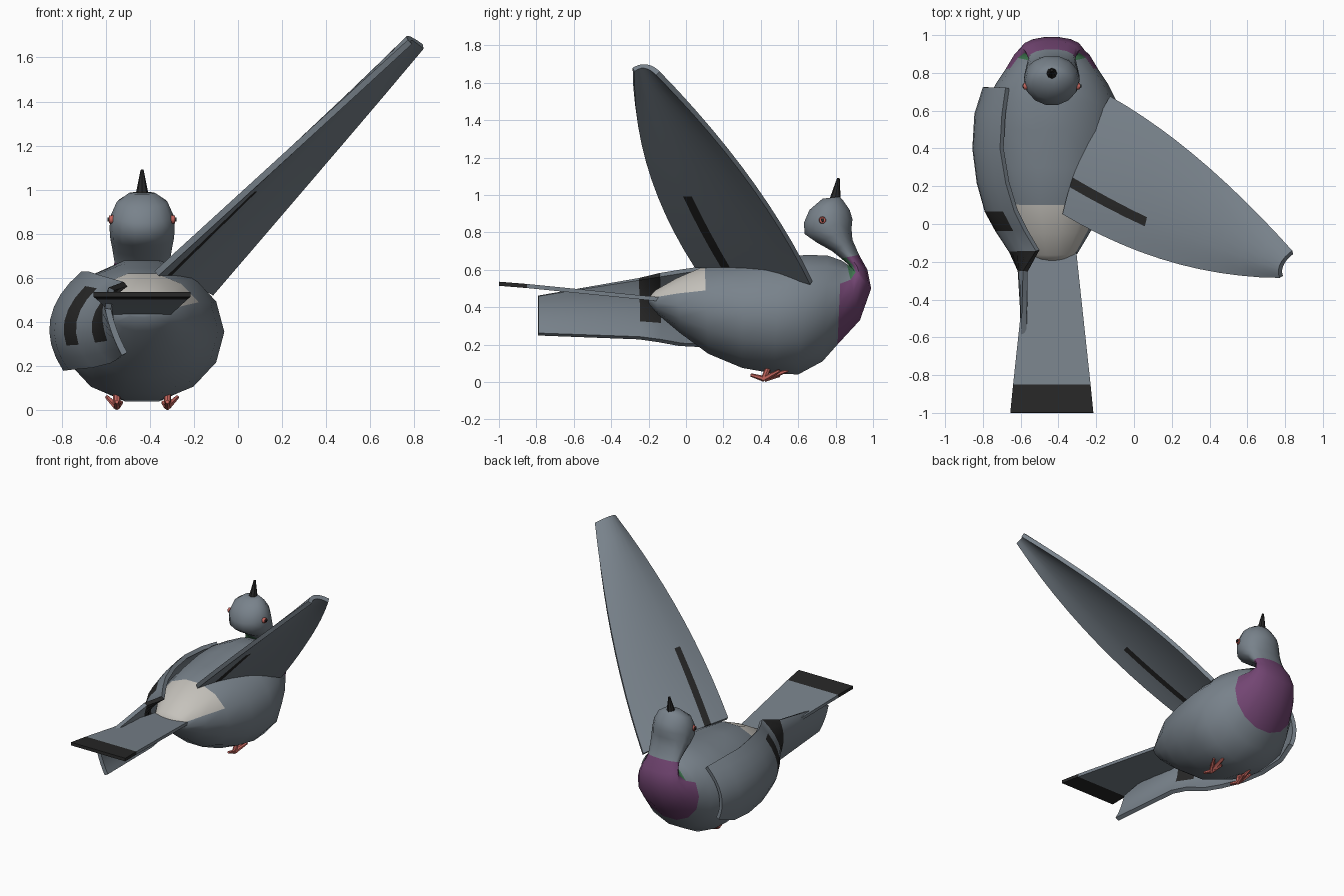
import bpy, bmesh, math
from mathutils import Vector

cube = bpy.data.objects.get("Cube")
if cube:
    bpy.data.objects.remove(cube, do_unlink=True)

CX = -0.435  # centre line of the body


def material(name, rgb):
    m = bpy.data.materials.new(name)
    m.use_nodes = True
    m.diffuse_color = (*rgb, 1)
    m.node_tree.nodes["Principled BSDF"].inputs["Base Color"].default_value = (*rgb, 1)
    return m


grey = material("slate grey", (0.19, 0.225, 0.26))
black = material("soot black", (0.02, 0.02, 0.02))
pale = material("pale rump", (0.56, 0.54, 0.50))
purple = material("plum purple", (0.17, 0.06, 0.17))
green = material("neck green", (0.05, 0.18, 0.08))
pink = material("leg pink", (0.55, 0.13, 0.11))


def finish(name, bm, mats, thickness=0, angle=40):
    bmesh.ops.recalc_face_normals(bm, faces=bm.faces[:])
    mesh = bpy.data.meshes.new(name)
    bm.to_mesh(mesh)
    bm.free()
    ob = bpy.data.objects.new(name, mesh)
    bpy.context.collection.objects.link(ob)
    for m in mats:
        mesh.materials.append(m)
    bpy.ops.object.select_all(action='DESELECT')
    ob.select_set(True)
    bpy.context.view_layer.objects.active = ob
    if thickness:
        mod = ob.modifiers.new("thickness", 'SOLIDIFY')
        mod.thickness, mod.offset = thickness, 0
        bpy.ops.object.modifier_apply(modifier=mod.name)
    bpy.ops.object.shade_smooth_by_angle(angle=math.radians(angle))
    return ob


def grid(rows, rule, closed=False):
    """Skin rows of points; rule(row, column) gives the material index."""
    bm = bmesh.new()
    vs = [[bm.verts.new(p) for p in row] for row in rows]
    n = len(rows[0])
    for i in range(len(rows) - 1):
        for j in range(n if closed else n - 1):
            k = (j + 1) % n
            f = bm.faces.new((vs[i][j], vs[i][k], vs[i + 1][k], vs[i + 1][j]))
            f.material_index = rule(i, j)
    if closed:
        bm.faces.new(vs[0])
        bm.faces.new(vs[-1])
    return bm


def through(a, b, c, t):
    """Quadratic curve through three points."""
    a, b, c = Vector(a), Vector(b), Vector(c)
    return a * (2 * t - 1) * (t - 1) + b * 4 * t * (1 - t) + c * t * (2 * t - 1)


# Body, neck and head: rings given as upper (y, z), lower (y, z), half width
RINGS = [
    (-.20, .45, -.20, .42, .06), (-.165, .49, -.15, .36, .135),
    (-.05, .555, -.03, .26, .205), (.10, .62, .12, .15, .285),
    (.30, .645, .30, .075, .345), (.50, .665, .47, .045, .373),
    (.65, .68, .60, .04, .355), (.76, .675, .73, .11, .295),
    (.83, .65, .81, .20, .245), (.86, .63, .93, .33, .20),
    (.875, .62, .99, .50, .16), (.86, .635, .97, .60, .14),
    (.83, .66, .925, .68, .125), (.78, .70, .89, .76, .135),
    (.70, .745, .885, .82, .145), (.635, .79, .89, .87, .148),
    (.63, .85, .875, .92, .142), (.66, .92, .84, .97, .115),
    (.73, .98, .82, .99, .06),
]
SIDES = 14


def ring(ty, tz, by, bz, w):
    mid = Vector((CX, (ty + by) / 2, (tz + bz) / 2))
    up = Vector((0, (ty - by) / 2, (tz - bz) / 2)) * 1.025
    angles = [2 * math.pi * k / SIDES for k in range(SIDES)]
    return [mid + Vector((w * math.cos(a), 0, 0)) + up * math.sin(a) for a in angles]


def plumage(i, j):
    upper = 1 <= j <= 5
    if i < 3:
        return 1 if upper else 0
    if i == 8:
        return 0 if upper else 2
    if 9 <= i <= 11:
        return 3 if upper else 2
    return 0


finish("body", grid([ring(*r) for r in RINGS], plumage, True),
       [grey, pale, purple, green], angle=60)


# Raised wing: arched sheet between a leading and a trailing edge
chord = [0, .12, .25, .4, .55, .69, .77, .88, 1]
SPAN = 11
rows = []
for i in range(SPAN + 1):
    t = i / SPAN
    lead = through((-.12, .67, .53), (.36, .33, 1.09), (.84, -.15, 1.65), t)
    trail = through((-.37, .05, .62), (.20, -.20, 1.14), (.78, -.28, 1.67), t)
    rows.append([lead.lerp(trail, s) + Vector((-1, 0, 1)) * .11 * s * (1 - s)
                 for s in chord])
finish("raised_wing", grid(rows, lambda i, j: int(i < 4 and j == 5)),
       [grey, black], .028)

# Folded wing: upper, middle and lower points at stations along y
STATIONS = [
    (.72, -.67, .60, -.78, .43, -.76, .25), (.58, -.69, .615, -.825, .42, -.785, .20),
    (.40, -.70, .62, -.838, .41, -.78, .185), (.22, -.67, .62, -.815, .40, -.755, .19),
    (.07, -.625, .605, -.775, .40, -.70, .195), (-.03, -.575, .59, -.72, .40, -.65, .20),
    (-.14, -.51, .572, -.65, .40, -.57, .22), (-.25, -.575, .55, -.60, .40, -.54, .235),
    (-.79, -.59, .46, -.56, .355, -.515, .255),
]
STEPS = 8
rows = [[through((a, y, b), (c, y, d), (e, y, f), k / STEPS) for k in range(STEPS + 1)]
        for y, a, b, c, d, e, f in STATIONS]
finish("folded_wing", grid(rows, lambda i, j: int((i == 4 and 1 <= j <= 5) or (i == 6 and j <= 5))),
       [grey, black], .028)

# Tail fan with a dark end band
rows = []
for y, z, w in ((-.10, .438, .125), (-.2, .448, .135), (-.85, .513, .205), (-1, .525, .22)):
    rows.append([(CX - w, y, z), (CX, y, z), (CX + w, y, z)])
finish("tail", grid(rows, lambda i, j: int(i == 2)), [grey, black], .022)


def rod(name, a, b, r1, r2, mat, sides=8):
    a, b = Vector(a), Vector(b)
    bm = bmesh.new()
    bmesh.ops.create_cone(bm, cap_ends=True, segments=sides, radius1=r1, radius2=r2,
                          depth=(b - a).length)
    turn = (b - a).to_track_quat('Z', 'Y')
    for v in bm.verts:
        v.co = turn @ v.co + (a + b) / 2
    return finish(name, bm, [mat])


# Beak pointing up
rod("beak", (CX, .795, .96), (CX, .815, 1.09), .033, .007, black)

for side, label in ((-1, "right"), (1, "left")):
    # Eyes with pupils
    x = CX + side * .138
    for part, r, off, mat in (("eye", .021, 0, pink), ("pupil", .011, .006, black)):
        rod(f"{label}_{part}", (x - side * .01, .73, .865),
            (x + side * (.012 + off), .73, .865), r, r * .8, mat, 10)
    # Legs and toes
    fx = CX + side * .115
    rod(f"{label}_leg", (fx, .45, .10), (fx, .42, .025), .016, .016, pink)
    for n, (dx, y, z) in enumerate(((0, .545, .062), (.045, .50, .06),
                                    (-.02, .50, .035), (0, .345, .038))):
        rod(f"{label}_toe_{n + 1}", (fx, .42, .016), (fx + side * dx, y, z),
            .016, .009, pink, 6)
